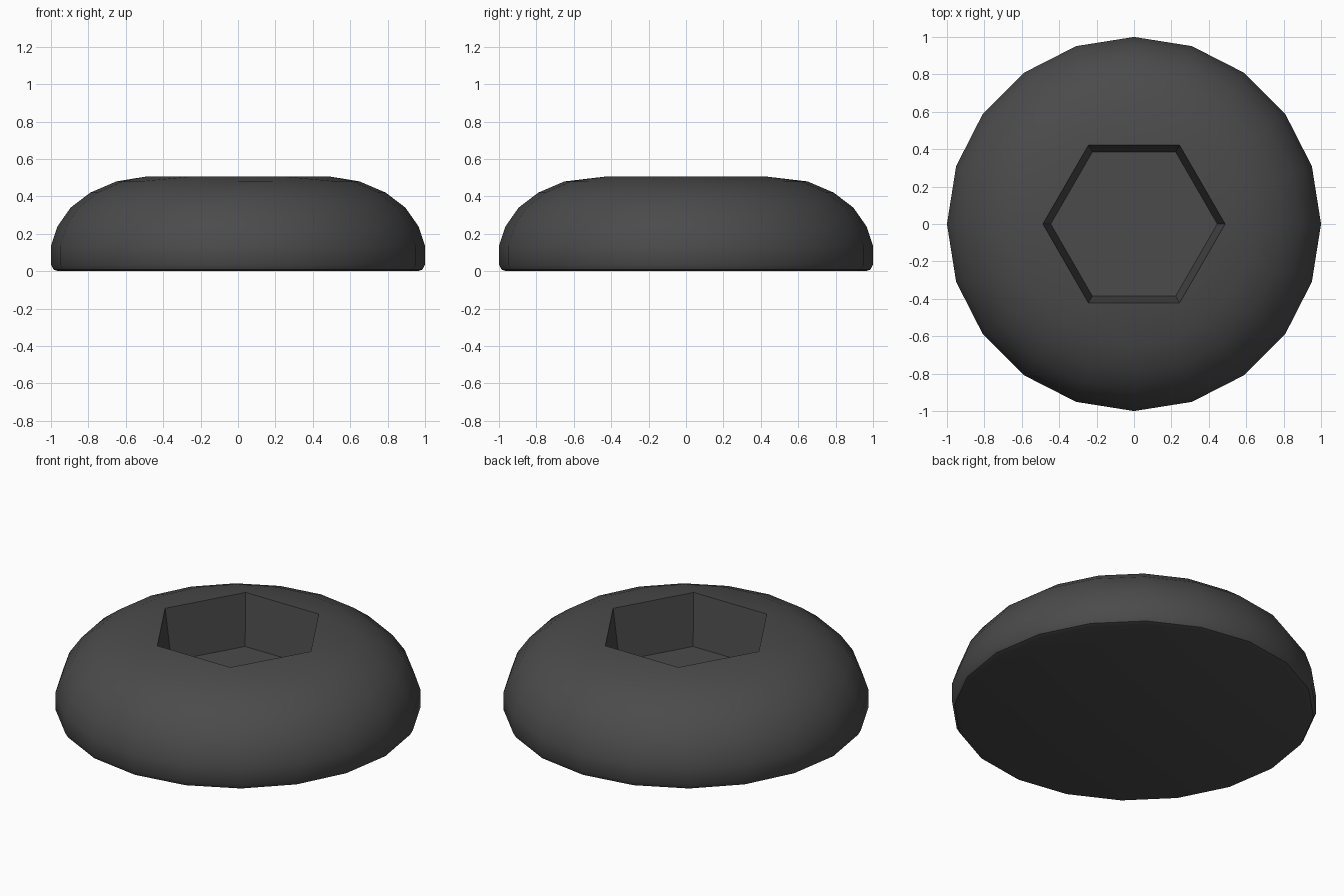
import bpy, bmesh, math

if "Cube" in bpy.data.objects:
    bpy.data.objects.remove(bpy.data.objects["Cube"])

SIDES = 20
# outer profile (radius, height), bottom to top
PROFILE = [(0.96, 0.0), (0.985, 0.008), (1.0, 0.035), (1.0, 0.135), (0.965, 0.24),
           (0.895, 0.34), (0.79, 0.42), (0.65, 0.48)]

bm = bmesh.new()


def ring(r, z, n):
    return [bm.verts.new((r * math.cos(2 * math.pi * i / n),
                          r * math.sin(2 * math.pi * i / n), z)) for i in range(n)]


def bridge(a, b):
    n = len(a)
    for i in range(n):
        j = (i + 1) % n
        bm.faces.new((a[i], a[j], b[j], b[i]))


# domed body
rings = [ring(r, z, SIDES) for r, z in PROFILE]
for lower, upper in zip(rings, rings[1:]):
    bridge(lower, upper)
bm.faces.new(rings[0][::-1])

# tapered hexagonal socket
rim = ring(0.487, 0.507, 6)
floor = ring(0.445, 0.20, 6)
bridge(rim, floor)
bm.faces.new(floor)

# crown faces joining the round dome to the hexagonal rim
top = rings[-1]
near = [round(i * 6 / SIDES) % 6 for i in range(SIDES)]
for i in range(SIDES):
    j = (i + 1) % SIDES
    bm.faces.new((top[i], top[j], rim[near[i]]))
    if near[i] != near[j]:
        bm.faces.new((top[j], rim[near[j]], rim[near[i]]))
bmesh.ops.recalc_face_normals(bm, faces=bm.faces[:])

mesh = bpy.data.meshes.new("bolt_head")
bm.to_mesh(mesh)
bm.free()
head = bpy.data.objects.new("bolt_head", mesh)
bpy.context.collection.objects.link(head)

# dark metal
mat = bpy.data.materials.new("dark_metal")
mat.diffuse_color = (0.07, 0.07, 0.07, 1)
mat.use_nodes = True
mat.node_tree.nodes["Principled BSDF"].inputs["Base Color"].default_value = mat.diffuse_color
mesh.materials.append(mat)

bpy.context.view_layer.objects.active = head
head.select_set(True)
bpy.ops.object.shade_smooth_by_angle(angle=math.radians(30))
